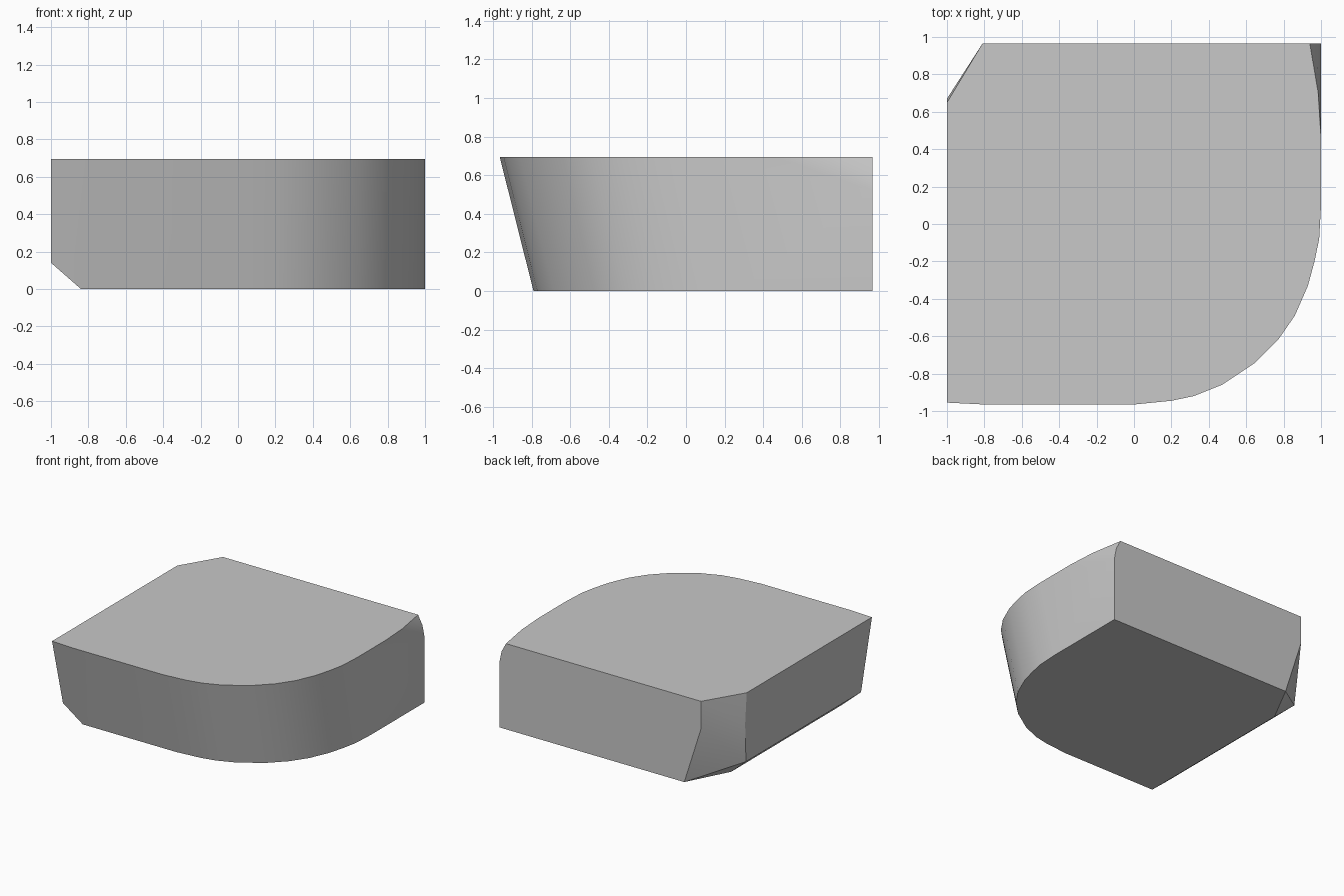
import bpy
import bmesh
import math

cube = bpy.data.objects.get("Cube")
if cube:
    bpy.data.objects.remove(cube, do_unlink=True)

HEIGHT = 0.695
BACK = 0.965
LEAN = 0.175      # how far the curved front wall slopes in at the base

# Plain grey material
grey = bpy.data.materials.new("light grey")
grey.use_nodes = True
color = (0.58, 0.58, 0.58, 1.0)
grey.diffuse_color = color
grey.node_tree.nodes["Principled BSDF"].inputs["Base Color"].default_value = color

# Rounded front corner, from the side wall round to the front wall
curve = [(1, 0.1), (0.99, -0.08), (0.965, -0.2), (0.93, -0.33), (0.86, -0.49),
         (0.77, -0.62), (0.65, -0.74), (0.47, -0.86), (0.32, -0.92),
         (0.2, -0.945), (0, -BACK), (-0.8, -BACK)]
points = []
for x, y in curve:
    points.append((x, y, HEIGHT))
    points.append((x, y + LEAN, 0))

# Front end of the flat side, with its bevelled lower edge
low = 0.14
points += [(-1, -0.955, HEIGHT), (-1, -0.955 + LEAN * (1 - low / HEIGHT), low),
           (-0.84, LEAN - BACK, 0)]

# Clipped back corner, leaning outward below
points += [(-0.81, BACK, HEIGHT), (-1, 0.65, HEIGHT),
           (-0.81, BACK, 0.47), (-1, 0.67, 0.45),
           (-1, 0.66, low), (-0.84, 0.62, 0), (-0.66, BACK, 0)]

# Softly shaved back corner on the curved side
points += [(1, 0.46, HEIGHT), (0.94, BACK, HEIGHT), (0.98, BACK, 0.62),
           (1, BACK, 0.52), (0.985, 0.7, HEIGHT), (1, BACK, 0)]

# The block is convex, so wrap the section points in one skin
bm = bmesh.new()
for p in points:
    bm.verts.new(p)
hull = bmesh.ops.convex_hull(bm, input=bm.verts[:])
loose = {g for g in hull["geom_interior"] + hull["geom_unused"]
         if isinstance(g, bmesh.types.BMVert)}
bmesh.ops.delete(bm, geom=list(loose), context="VERTS")
bmesh.ops.dissolve_limit(bm, angle_limit=math.radians(1),
                         verts=bm.verts[:], edges=bm.edges[:])
bmesh.ops.recalc_face_normals(bm, faces=bm.faces[:])

mesh = bpy.data.meshes.new("block")
bm.to_mesh(mesh)
bm.free()
mesh.materials.append(grey)
block = bpy.data.objects.new("block", mesh)
bpy.context.collection.objects.link(block)

# Smooth the curved wall, keep the cut edges crisp
bpy.ops.object.select_all(action="DESELECT")
block.select_set(True)
bpy.context.view_layer.objects.active = block
bpy.ops.object.shade_smooth_by_angle(angle=math.radians(20))
